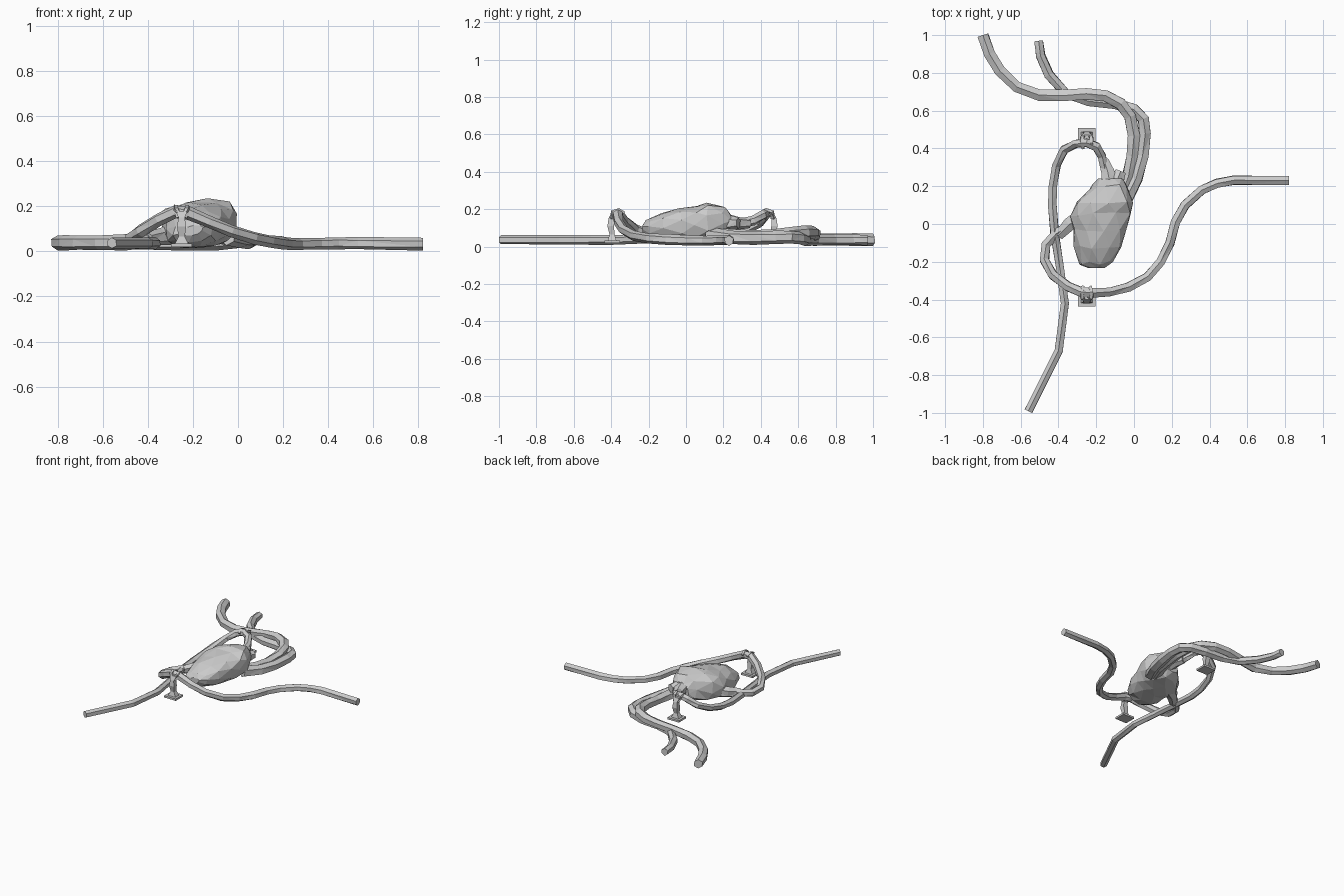
import bpy, bmesh, math, random
from mathutils import Vector

random.seed(4)


def loft(name, rings, cap=True):
    """Skin a list of equal-length vertex loops into one flat-shaded mesh."""
    bm = bmesh.new()
    loops = [[bm.verts.new(p) for p in r] for r in rings]
    n = len(loops[0])
    for a, b in zip(loops, loops[1:]):
        for i in range(n):
            j = (i + 1) % n
            bm.faces.new((a[i], a[j], b[j], b[i]))
    if cap:
        bm.faces.new(loops[0][::-1])
        bm.faces.new(loops[-1])
    bmesh.ops.recalc_face_normals(bm, faces=bm.faces)
    bmesh.ops.triangulate(bm, faces=bm.faces)
    mesh = bpy.data.meshes.new(name)
    bm.to_mesh(mesh)
    bm.free()
    obj = bpy.data.objects.new(name, mesh)
    bpy.context.collection.objects.link(obj)
    return obj


def tube(name, path, r0, r1, sides=6, jitter=0.1):
    """Low-poly tube along (x, y, z) points, radius going from r0 to r1."""
    pts = [Vector(p) for p in path]
    rings = []
    for k, p in enumerate(pts):
        t = (pts[min(k + 1, len(pts) - 1)] - pts[max(k - 1, 0)]).normalized()
        side = t.cross(Vector((0, 0, 1))).normalized()
        up = side.cross(t)
        r = r0 + (r1 - r0) * k / (len(pts) - 1)
        ring = []
        for i in range(sides):
            a = 2 * math.pi * i / sides + math.pi / sides
            s = r * (1 + random.uniform(-jitter, jitter))
            v = p + side * math.cos(a) * s + up * math.sin(a) * s
            v.z = max(v.z, 0.003)
            ring.append(v)
        rings.append(ring)
    return loft(name, rings)


# lumpy organ body: y, centre x, half width, bottom z, top z
sections = [(-0.232, -0.20, 0.04, 0.07, 0.115), (-0.205, -0.20, 0.085, 0.04, 0.14),
            (-0.12, -0.195, 0.125, 0.018, 0.18), (-0.03, -0.18, 0.14, 0.012, 0.202),
            (0.05, -0.175, 0.16, 0.012, 0.218), (0.12, -0.155, 0.15, 0.018, 0.236),
            (0.20, -0.13, 0.095, 0.03, 0.215), (0.24, -0.125, 0.06, 0.07, 0.17)]
rings = []
for k, (y, cx, hw, z0, z1) in enumerate(sections):
    ring = []
    wobble = 0 if k in (0, len(sections) - 1) else 0.012
    for i in range(10):
        a = 2 * math.pi * (i + 0.5 * (k % 2)) / 10
        c, s = math.cos(a), math.sin(a)
        r = random.uniform(0.97, 1.07)
        # squarish section whose top leans to the right
        px = math.copysign(abs(c) ** 0.85, c) * hw * r + 0.02 * s
        pz = math.copysign(abs(s) ** 0.85, s) * (z1 - z0) / 2 * min(r, 1.03)
        ring.append((cx + px, y + random.uniform(-wobble, wobble), (z0 + z1) / 2 + pz))
    rings.append(ring)
loft("organ_body", rings)

# vessel stumps that widen into the body
tube("rear_stump", [(-0.16, 0.34, 0.125), (-0.14, 0.28, 0.125), (-0.13, 0.23, 0.125),
                    (-0.13, 0.18, 0.12)], 0.025, 0.06)
tube("rear_lobe", [(-0.07, 0.28, 0.125), (-0.09, 0.23, 0.125), (-0.11, 0.16, 0.12)], 0.03, 0.055)
tube("side_stump", [(-0.40, -0.06, 0.055), (-0.34, 0.0, 0.065), (-0.26, 0.05, 0.08)], 0.03, 0.05)

# tube over the front stand, running out to the right
tube("front_tube", [(0.82, 0.23, 0.031), (0.53, 0.232, 0.035), (0.44, 0.215, 0.036),
                    (0.36, 0.18, 0.035), (0.27, 0.1, 0.033), (0.22, 0.01, 0.033),
                    (0.19, -0.1, 0.038), (0.14, -0.2, 0.045), (0.07, -0.28, 0.06),
                    (-0.03, -0.335, 0.09), (-0.13, -0.36, 0.13), (-0.22, -0.365, 0.17),
                    (-0.28, -0.36, 0.175), (-0.35, -0.33, 0.14), (-0.43, -0.27, 0.09),
                    (-0.475, -0.19, 0.06), (-0.465, -0.11, 0.05), (-0.41, -0.05, 0.055),
                    (-0.33, 0.0, 0.065)], 0.027, 0.028)

# tube over the rear stand, running out to the front
tube("rear_tube", [(-0.56, -0.99, 0.037), (-0.4, -0.67, 0.036), (-0.365, -0.42, 0.036),
                   (-0.39, -0.25, 0.04), (-0.42, -0.05, 0.05), (-0.432, 0.1, 0.05),
                   (-0.43, 0.2, 0.06), (-0.41, 0.31, 0.085), (-0.37, 0.395, 0.125),
                   (-0.31, 0.425, 0.165), (-0.25, 0.43, 0.182), (-0.20, 0.41, 0.17),
                   (-0.17, 0.36, 0.14), (-0.15, 0.27, 0.12)], 0.025, 0.025)

# two large vessels leaving at the back
tube("outer_vessel", [(-0.8, 1.0, 0.037), (-0.765, 0.9, 0.037), (-0.71, 0.81, 0.037),
                      (-0.62, 0.725, 0.037), (-0.5, 0.682, 0.04), (-0.37, 0.68, 0.055),
                      (-0.25, 0.69, 0.068), (-0.15, 0.68, 0.075), (-0.07, 0.635, 0.076),
                      (-0.02, 0.57, 0.07), (0.0, 0.47, 0.06), (-0.01, 0.36, 0.052),
                      (-0.03, 0.25, 0.055), (-0.08, 0.12, 0.07)], 0.032, 0.036)
tube("inner_vessel", [(-0.505, 0.97, 0.036), (-0.495, 0.89, 0.036), (-0.45, 0.79, 0.036),
                      (-0.36, 0.69, 0.034), (-0.24, 0.65, 0.034), (-0.1, 0.635, 0.036),
                      (0.0, 0.605, 0.045), (0.05, 0.555, 0.05), (0.06, 0.48, 0.048),
                      (0.045, 0.36, 0.045), (0.01, 0.24, 0.05), (-0.05, 0.12, 0.065)], 0.027, 0.039)


def square(x, y, z, hx, hy):
    return [(x - hx, y - hy, z), (x + hx, y - hy, z), (x + hx, y + hy, z), (x - hx, y + hy, z)]


# small stands holding the tubes, one in front and one behind
for label, s, y in (("front", -1, -0.395), ("rear", 1, 0.465)):
    x = -0.25
    loft(label + "_stand_base", [square(x, y, 0.02, 0.047, 0.042), square(x, y, 0.034, 0.047, 0.042)])
    loft(label + "_stand_post", [square(x, y, 0.03, 0.032, 0.024), square(x, y, 0.065, 0.014, 0.014),
                                 square(x, y + s * 0.008, 0.11, 0.02, 0.017),
                                 square(x, y + s * 0.005, 0.15, 0.014, 0.014),
                                 square(x, y - s * 0.012, 0.178, 0.026, 0.018)])
    # prongs hooked over the tube
    for dx in (-0.025, 0.025):
        tube(label + "_stand_prong", [(x + dx * 0.5, y, 0.15), (x + dx, y - s * 0.005, 0.187),
                                      (x + dx, y - s * 0.035, 0.198),
                                      (x + dx * 0.8, y - s * 0.065, 0.18)], 0.014, 0.01, 4)
